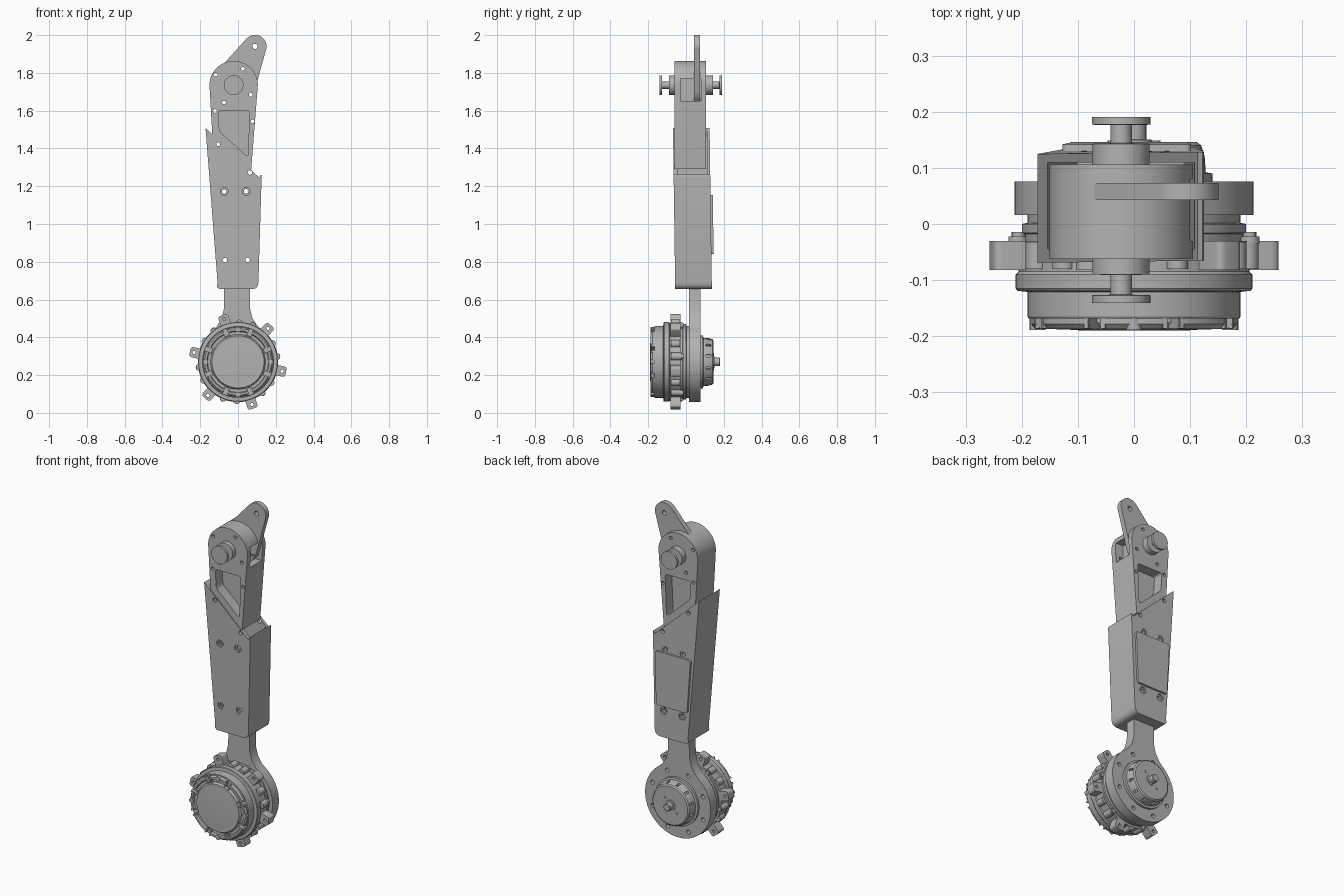
import bpy, bmesh
from math import sin, cos, pi, acos, atan2, hypot, radians
from mathutils import Matrix, Vector

if "Cube" in bpy.data.objects:
    bpy.data.objects.remove(bpy.data.objects["Cube"], do_unlink=True)

GREY = (0.45, 0.45, 0.45, 1)
mat = bpy.data.materials.new("machined_grey")
mat.use_nodes = True
mat.diffuse_color = GREY
mat.node_tree.nodes["Principled BSDF"].inputs["Base Color"].default_value = GREY

HUB = (0.0, 0.27)       # motor axis in x, z
HEAD = (-0.023, 1.735)  # upper joint axis
EAR = (0.09, 1.94)      # crank tip


def finish(name, bm):
    bmesh.ops.recalc_face_normals(bm, faces=bm.faces)
    me = bpy.data.meshes.new(name)
    bm.to_mesh(me)
    bm.free()
    ob = bpy.data.objects.new(name, me)
    bpy.context.collection.objects.link(ob)
    me.materials.append(mat)
    return ob


def add_prism(bm, pts, y0, y1):
    face = bm.faces.new([bm.verts.new((x, y0, z)) for x, z in pts])
    ext = bmesh.ops.extrude_face_region(bm, geom=[face])["geom"]
    bmesh.ops.translate(bm, vec=(0, y1 - y0, 0),
                        verts=[v for v in ext if isinstance(v, bmesh.types.BMVert)])


def prism(name, *parts):
    bm = bmesh.new()
    for pts, y0, y1 in parts:
        add_prism(bm, pts, y0, y1)
    return finish(name, bm)


def arc(c, r, a0, a1, n):
    return [(c[0] + r * cos(a0 + (a1 - a0) * i / n), c[1] + r * sin(a0 + (a1 - a0) * i / n))
            for i in range(n + 1)]


def circle(c, r, n=16):
    return arc(c, r, 0, 2 * pi, n)[:-1]


def polar(c, r, a):
    return c[0] + r * cos(a), c[1] + r * sin(a)


def rounded(pts, r):
    """Soften every corner of an outline with a short curve."""
    out = []
    for i, p in enumerate(pts):
        p, a, b = Vector(p), Vector(pts[i - 1]), Vector(pts[(i + 1) % len(pts)])
        s, e = p + (a - p).normalized() * r, p + (b - p).normalized() * r
        for k in range(5):
            t = k / 4
            out.append(tuple(s * (1 - t) ** 2 + p * 2 * t * (1 - t) + e * t * t))
    return out


def radial_box(c, r0, r1, w, a):
    d, n = Vector((cos(a), sin(a))), Vector((-sin(a), cos(a))) * w / 2
    c = Vector(c)
    return [tuple(c + d * r + n * s) for r, s in ((r0, -1), (r1, -1), (r1, 1), (r0, 1))]


def lathe(name, c, profile, n=64):
    """Spin (radius, y) points about an axis along y."""
    bm = bmesh.new()
    rings = [[bm.verts.new((x, y, z)) for x, z in circle(c, r, n)] for r, y in profile]
    for a, b in zip(rings, rings[1:]):
        for i in range(n):
            bm.faces.new((a[i], a[(i + 1) % n], b[(i + 1) % n], b[i]))
    bm.faces.new(rings[0])
    bm.faces.new(rings[-1])
    return finish(name, bm)


def cut(ob, *parts):
    """Subtract prisms one by one, then bake the result."""
    tools = [prism("cutter", p) for p in parts]
    for t in tools:
        t.hide_render = True
        m = ob.modifiers.new("cut", 'BOOLEAN')
        m.operation, m.solver, m.object = 'DIFFERENCE', 'EXACT', t
    dg = bpy.context.evaluated_depsgraph_get()
    me = bpy.data.meshes.new_from_object(ob.evaluated_get(dg))
    ob.modifiers.clear()
    ob.data = me
    for t in tools:
        bpy.data.objects.remove(t, do_unlink=True)


def lean(ob):
    """Slant the shin parts backward toward the bottom."""
    for v in ob.data.vertices:
        v.co.y += 0.012 * (1.5 - v.co.z) / 0.85


# Motor: front cap with a groove and notched rim
cap = lathe("motor_cap", HUB, [(0.138, -0.188), (0.145, -0.176), (0.16, -0.176), (0.165, -0.187),
                               (0.176, -0.187), (0.184, -0.178), (0.184, -0.15)])
cut(cap, *[(radial_box(HUB, 0.15, 0.25, 0.022, radians(22.5 + 45 * i)), -0.25, -0.162) for i in range(8)])
lathe("motor_face", HUB, [(0.09, -0.19), (0.135, -0.187), (0.137, -0.18)])
prism("cap_ribs", *[(radial_box(HUB, 0.14, 0.185, 0.008, radians(22.5 + 45 * i + s)), -0.186, -0.155)
                    for i in range(8) for s in (-5, 5)])
prism("cap_screws", *[(circle(polar(HUB, 0.172, i * pi / 2), 0.014), -0.189, -0.16) for i in range(4)])
lathe("motor_body", HUB, [(0.188, -0.168), (0.19, -0.165), (0.19, -0.121), (0.208, -0.119), (0.211, -0.115),
                          (0.211, -0.09), (0.206, -0.085), (0.206, -0.03), (0.194, -0.03),
                          (0.194, -0.018), (0.2, -0.016), (0.2, 0.0), (0.19, 0.002), (0.19, 0.03)])

# Mounting lugs, small bumps and their button screws
lug_angles = [radians(48 + 60 * i) for i in range(6)]
lugs = prism("mounting_lugs", *[(rounded(radial_box(HUB, 0.18, 0.26, 0.055, a), 0.015), -0.082, -0.03)
                                for a in lug_angles])
cut(lugs, *[(circle(polar(HUB, 0.238, a), 0.009, 12), -0.2, 0.1) for a in lug_angles])
prism("rim_bumps", *[(circle(polar(HUB, 0.204, a + radians(s)), 0.02), -0.08, -0.032)
                     for a in lug_angles for s in (20, 40)])
prism("rim_screws", *[(circle(polar(HUB, 0.208, a + radians(20)), r), -0.035, y)
                      for a in lug_angles for r, y in ((0.018, -0.022), (0.012, -0.014))])

# Knee plate with its neck
neck = [(0.105, 0.458), (0.077, 0.5), (0.064, 0.55), (0.062, 0.72),
        (-0.073, 0.72), (-0.075, 0.55), (-0.087, 0.5), (-0.112, 0.458)]
plate = prism("knee_plate", (neck + arc(HUB, 0.213, radians(128), radians(412), 56), 0.016, 0.076))
cut(plate, *[(circle(polar(HUB, 0.178, radians(22 + 45 * i)), 0.012), 0.05, 0.2) for i in range(8)])

# Rear boss and output shaft
boss = lathe("rear_boss", HUB, [(0.14, 0.07), (0.14, 0.09), (0.128, 0.092), (0.126, 0.12),
                                (0.12, 0.14), (0.112, 0.146)], 48)
cut(boss, *[(radial_box(HUB, 0.112, 0.2, 0.014, radians(15 + 30 * i)), 0.105, 0.132) for i in range(12)])
lathe("output_shaft", HUB, [(0.032, 0.14), (0.032, 0.15), (0.022, 0.151), (0.022, 0.178), (0.019, 0.181)], 24)
prism("shaft_screws", *[(circle(polar(HUB, 0.055, radians(45 + 180 * i)), 0.008, 10), 0.14, 0.149)
                        for i in range(2)])

# Hollow shin shell with a slanted open top
pin_holes = [(-0.105, 1.422), (0.063, 1.272)]
bolt_holes = [(-0.073, 1.172), (0.043, 1.173), (-0.069, 0.808), (0.051, 0.81)]
outline = ([(-0.172, 1.508)] + rounded([(-0.121, 0.655), (0.107, 0.655), (0.126, 1.278)], 0.035))
shell = prism("shin_shell", (outline, -0.069, 0.125))
lean(shell)
cavity = [(-0.157, 1.6), (-0.153, 1.45), (-0.102, 0.675), (0.088, 0.675), (0.108, 1.26), (0.108, 1.6)]
cut(shell, (cavity, -0.045, 0.11),
    *[(circle(h, 0.012), -0.5, 0.5) for h in pin_holes + bolt_holes],
    *[(circle(h, 0.021), y0, y1) for h in bolt_holes for y0, y1 in ((-0.2, -0.054), (0.126, 0.3))])

# Rear cover plate on the shell
cover = prism("rear_cover", (rounded([(-0.128, 1.153), (-0.108, 0.84), (0.093, 0.84), (0.102, 1.153)], 0.012),
                             0.118, 0.137))
lean(cover)

# Upper link: rounded head, tapered bar, pockets and holes
bar = arc(HEAD, 0.128, 0, pi, 40) + [(-0.128, 1.33), (0.04, 1.29), (0.07, 1.29)]
link = prism("upper_link", (bar, -0.062, 0.106))
pocket = rounded([(-0.105, 1.6), (-0.098, 1.49), (0.052, 1.355), (0.062, 1.6)], 0.018)
link_holes = [(-0.119, 1.79), (0.026, 1.822), (0.068, 1.685), (0.077, 1.543),
              (-0.122, 1.598), (-0.074, 1.643)]
cut(link, (pocket, -0.2, 0.0), (pocket, 0.045, 0.2),
    ([(0.05, 1.652), (0.3, 1.652), (0.3, 1.77), (0.05, 1.77)], -0.03, 0.08),
    *[(circle(h, 0.01, 12), -0.5, 0.5) for h in link_holes + pin_holes[:1]])

# Crank ear: two circles joined by their tangents
dx, dz = EAR[0] - HEAD[0], EAR[1] - HEAD[1]
d, a = atan2(dz, dx), acos((0.115 - 0.061) / hypot(dx, dz))
crank = prism("crank_ear", (arc(EAR, 0.061, d - a, d + a, 20)
                            + arc(HEAD, 0.115, d + a, d - a + 2 * pi, 30), 0.043, 0.073))
cut(crank, (circle(EAR, 0.014), -0.5, 0.5), *[(circle(h, 0.01, 12), -0.5, 0.5) for h in link_holes])

# Flanged pivots on both sides of the head
lathe("front_pivot", HEAD, [(0.051, -0.05), (0.051, -0.09), (0.019, -0.091), (0.019, -0.126),
                            (0.052, -0.127), (0.052, -0.141)], 40)
lathe("rear_pivot", HEAD, [(0.051, 0.09), (0.051, 0.143), (0.019, 0.144), (0.019, 0.176),
                           (0.052, 0.177), (0.052, 0.191)], 40)

# Smooth the round parts, keep edges crisp
bpy.ops.object.select_all(action='DESELECT')
for ob in bpy.context.collection.objects:
    if ob.type == 'MESH' and ob.data.materials and ob.data.materials[0] == mat:
        ob.select_set(True)
        bpy.context.view_layer.objects.active = ob
bpy.ops.object.shade_smooth_by_angle(angle=radians(30))
